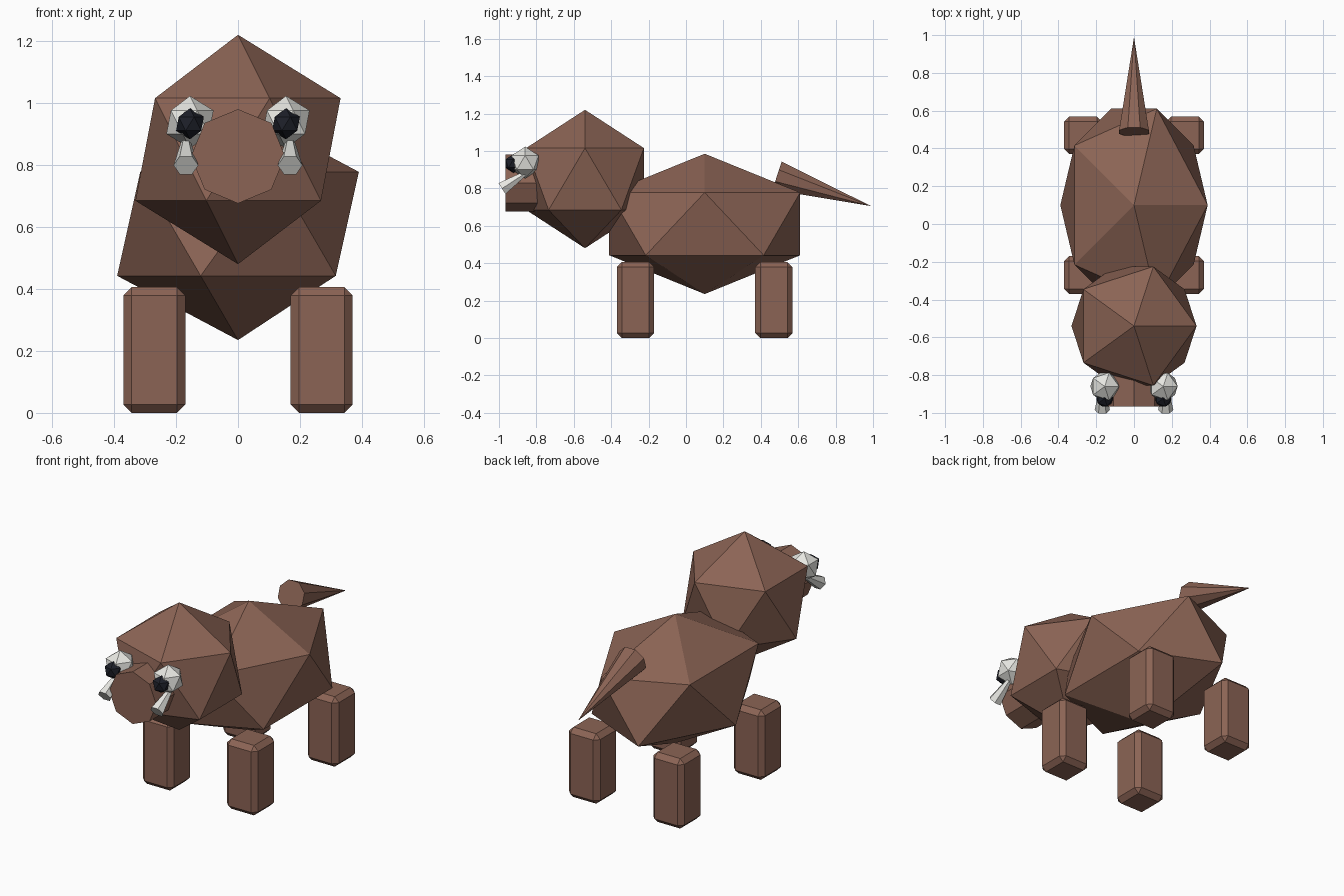
import bpy
from mathutils import Vector

cube = bpy.data.objects.get("Cube")
if cube:
    bpy.data.objects.remove(cube, do_unlink=True)


def material(name, rgb):
    m = bpy.data.materials.new(name)
    m.use_nodes = True
    m.diffuse_color = (*rgb, 1)
    m.node_tree.nodes["Principled BSDF"].inputs["Base Color"].default_value = (*rgb, 1)
    return m


brown = material("brown_hide", (0.26, 0.127, 0.09))
ivory = material("ivory_white", (0.8, 0.8, 0.76))
black = material("pupil_black", (0.012, 0.014, 0.022))


def finish(name, mat):
    ob = bpy.context.object
    ob.name = ob.data.name = name
    ob.data.materials.append(mat)
    return ob


def faceted_ball(name, mat, centre, radii):
    bpy.ops.mesh.primitive_ico_sphere_add(subdivisions=1, radius=1, location=centre)
    ob = finish(name, mat)
    ob.scale = radii
    return ob


def taper(name, mat, start, end, r_start, r_end, sides, roll=0):
    """Cone or cylinder running between two points."""
    a, b = Vector(start), Vector(end)
    bpy.ops.mesh.primitive_cone_add(vertices=sides, radius1=r_start, radius2=r_end,
                                    depth=(b - a).length, location=(a + b) / 2)
    ob = finish(name, mat)
    # Local x stays level, so the roll is measured from the model's side
    z = (b - a).normalized()
    x = Vector((1, 0, 0))
    y = z.cross(x)
    frame = ob.matrix_world.to_3x3()
    for i, axis in enumerate((x, y, z)):
        frame.col[i] = axis
    ob.rotation_euler = frame.to_euler()
    if roll:
        ob.rotation_euler.rotate_axis("Z", roll)
    return ob


# Torso and head
faceted_ball("body", brown, (0, 0.1, 0.61), (0.436, 0.6, 0.375))
faceted_ball("head", brown, (0, -0.54, 0.85), (0.37, 0.37, 0.37))

# Snout and tail
taper("snout", brown, (0, -0.72, 0.828), (0, -0.965, 0.828), 0.152, 0.152, 8)
taper("tail", brown, (0, 0.487, 0.868), (0, 0.99, 0.705), 0.085, 0, 8, 0.3927)

# Paired parts
for side, s in (("left", 1), ("right", -1)):
    faceted_ball(side + "_eye", ivory, (s * 0.155, -0.86, 0.938), (0.085,) * 3)
    faceted_ball(side + "_pupil", black, (s * 0.155, -0.923, 0.933), (0.05,) * 3)
    taper(side + "_tusk", ivory, (s * 0.168, -0.984, 0.799),
          (s * 0.168, -0.86, 0.88), 0.04, 0.014, 6, 0.5236)

    # Legs with chamfered edges
    for end, y in (("front", -0.27), ("back", 0.47)):
        bpy.ops.mesh.primitive_cube_add(size=1, location=(s * 0.27, y, 0.203))
        leg = finish(f"{end}_{side}_leg", brown)
        for v in leg.data.vertices:
            v.co *= Vector((0.2, 0.2, 0.406))
        bevel = leg.modifiers.new("chamfer", "BEVEL")
        bevel.width = 0.027
        bevel.segments = 1
